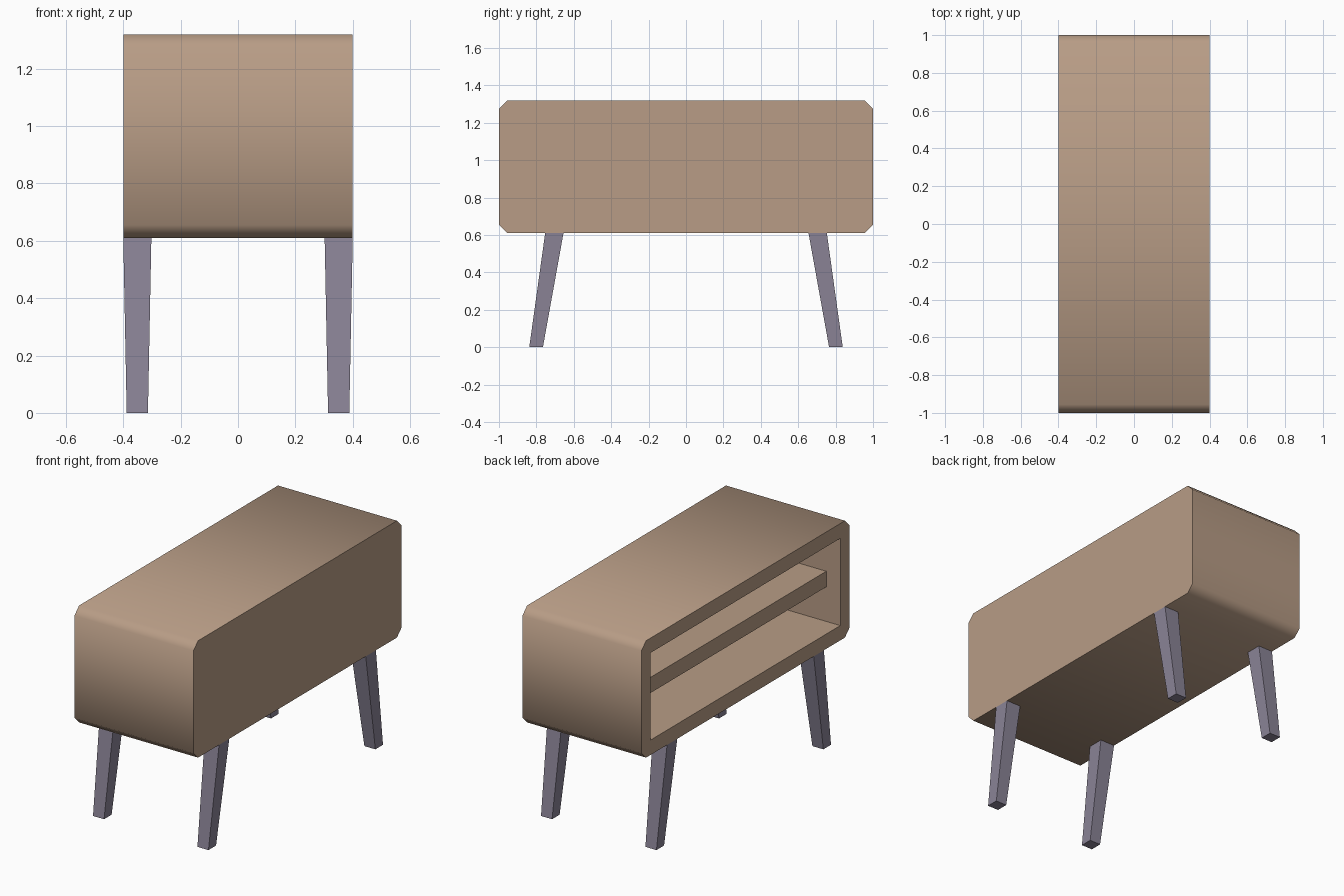
import bpy
import bmesh
from math import radians

default_cube = bpy.data.objects.get("Cube")
if default_cube:
    bpy.data.objects.remove(default_cube, do_unlink=True)


def make_material(name, color):
    mat = bpy.data.materials.new(name)
    mat.use_nodes = True
    mat.diffuse_color = color
    mat.node_tree.nodes["Principled BSDF"].inputs["Base Color"].default_value = color
    return mat


wood = make_material("light_wood", (0.48, 0.335, 0.238, 1))
leg_paint = make_material("grey_violet", (0.255, 0.228, 0.305, 1))


def frustum(name, mat, bottom, top, z0, z1, bevel=0):
    """Box between two rectangles (x0, x1, y0, y1), optionally chamfering the edges along x."""
    bm = bmesh.new()
    bmesh.ops.create_cube(bm, size=1)
    for v in bm.verts:
        x0, x1, y0, y1 = top if v.co.z > 0 else bottom
        v.co = (x1 if v.co.x > 0 else x0,
                y1 if v.co.y > 0 else y0,
                z1 if v.co.z > 0 else z0)
    if bevel:
        long_edges = [e for e in bm.edges if abs(e.verts[0].co.x - e.verts[1].co.x) > 0.01]
        bmesh.ops.bevel(bm, geom=long_edges, offset=bevel, segments=1, affect='EDGES')
    bmesh.ops.recalc_face_normals(bm, faces=bm.faces)
    mesh = bpy.data.meshes.new(name)
    bm.to_mesh(mesh)
    bm.free()
    mesh.materials.append(mat)
    obj = bpy.data.objects.new(name, mesh)
    bpy.context.collection.objects.link(obj)
    return obj


# Cabinet dimensions
half_w, half_l = 0.4, 1.0
base, roof, wall = 0.61, 1.32, 0.09
inner_x, inner_y = half_w - wall, half_l - wall

# Chamfered cabinet shell, hollowed from its open long side
outline = (-half_w, half_w, -half_l, half_l)
cabinet = frustum("cabinet", wood, outline, outline, base, roof, bevel=0.045)
hollow = (-half_w - 0.2, inner_x, -inner_y, inner_y)
cutter = frustum("cabinet_cutter", wood, hollow, hollow, base + wall, roof - wall)
cutter.hide_render = True
cut = cabinet.modifiers.new("hollow", 'BOOLEAN')
cut.operation = 'DIFFERENCE'
cut.solver = 'EXACT'
cut.object = cutter

bpy.ops.object.select_all(action='DESELECT')
cabinet.select_set(True)
bpy.context.view_layer.objects.active = cabinet
bpy.ops.object.modifier_apply(modifier=cut.name)
bpy.data.objects.remove(cutter, do_unlink=True)
bpy.ops.object.shade_smooth_by_angle(angle=radians(60))

# Shelf set back from the opening
shelf_area = (-0.306, inner_x, -inner_y, inner_y)
frustum("shelf", wood, shelf_area, shelf_area, 0.91, 1.005)


# Tapered legs splayed towards both ends
def span(sign, a, b):
    return tuple(sorted((sign * a, sign * b)))


for sx, side in ((1, "left"), (-1, "right")):
    for sy, end in ((-1, "front"), (1, "back")):
        foot = span(sx, 0.314, 0.388) + span(sy, 0.765, 0.838)
        head = span(sx, 0.302, 0.4) + span(sy, 0.655, 0.753)
        frustum(f"{end}_{side}_leg", leg_paint, foot, head, 0, base)
